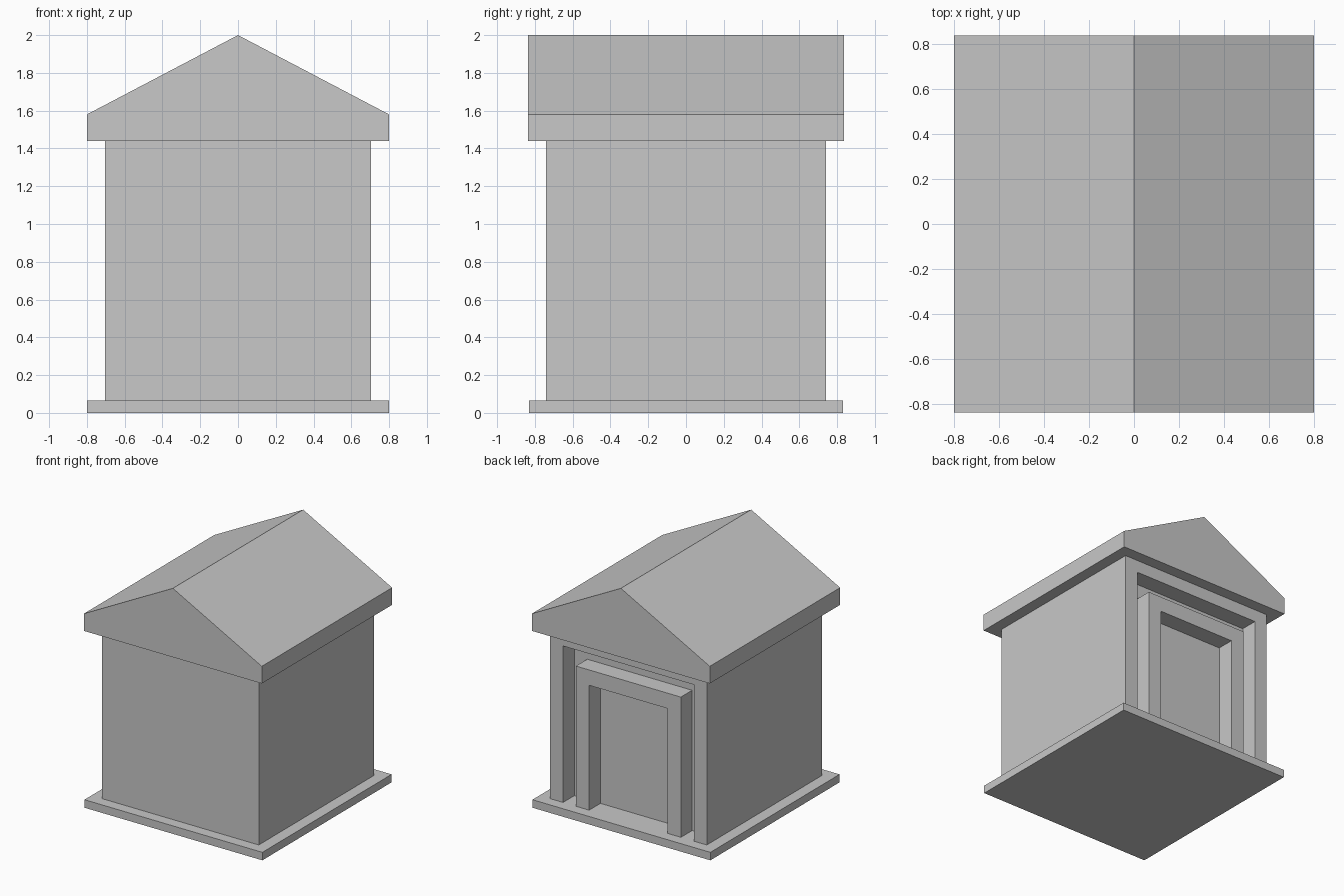
import bpy
import bmesh

if "Cube" in bpy.data.objects:
    bpy.data.objects.remove(bpy.data.objects["Cube"])

stone = bpy.data.materials.new("grey_stone")
stone.diffuse_color = (0.58, 0.58, 0.58, 1)
stone.use_nodes = True
stone.node_tree.nodes["Principled BSDF"].inputs["Base Color"].default_value = stone.diffuse_color


def extrude_profile(name, profile, y0, y1):
    """Extrude an x-z outline from y0 to y1."""
    bm = bmesh.new()
    face = bm.faces.new([bm.verts.new((x, y0, z)) for x, z in profile])
    new = bmesh.ops.extrude_face_region(bm, geom=[face])["geom"]
    moved = [v for v in new if isinstance(v, bmesh.types.BMVert)]
    bmesh.ops.translate(bm, verts=moved, vec=(0, y1 - y0, 0))
    bmesh.ops.recalc_face_normals(bm, faces=bm.faces)
    mesh = bpy.data.meshes.new(name)
    bm.to_mesh(mesh)
    bm.free()
    mesh.materials.append(stone)
    obj = bpy.data.objects.new(name, mesh)
    bpy.context.collection.objects.link(obj)
    return obj


def block(half_width, z0, z1):
    return [(-half_width, z0), (half_width, z0), (half_width, z1), (-half_width, z1)]


def arch(outer, top, inner, inner_top, z0):
    """Square doorway outline, open at the bottom."""
    return [(-outer, z0), (-inner, z0), (-inner, inner_top), (inner, inner_top),
            (inner, z0), (outer, z0), (outer, top), (-outer, top)]


BASE, EAVE = 0.065, 1.44      # floor and roof underside heights
WALL_Y, RECESS_Y = 0.74, 0.595

# Base slab
extrude_profile("base_slab", block(0.80, 0, BASE), -0.83, 0.83)

# Main chamber, its back face forming the recessed panel
extrude_profile("chamber", block(0.705, BASE, EAVE), -WALL_Y, RECESS_Y)

# Two nested square doorways, flush with each other
extrude_profile("outer_surround", arch(0.705, EAVE, 0.588, 1.337, BASE), RECESS_Y, WALL_Y)
extrude_profile("door_frame", arch(0.472, 1.205, 0.353, 1.08, BASE), RECESS_Y, WALL_Y)

# Gabled roof with vertical eaves
extrude_profile("gabled_roof",
                [(-0.80, EAVE), (0.80, EAVE), (0.80, 1.58), (0, 2.0), (-0.80, 1.58)],
                -0.837, 0.837)
